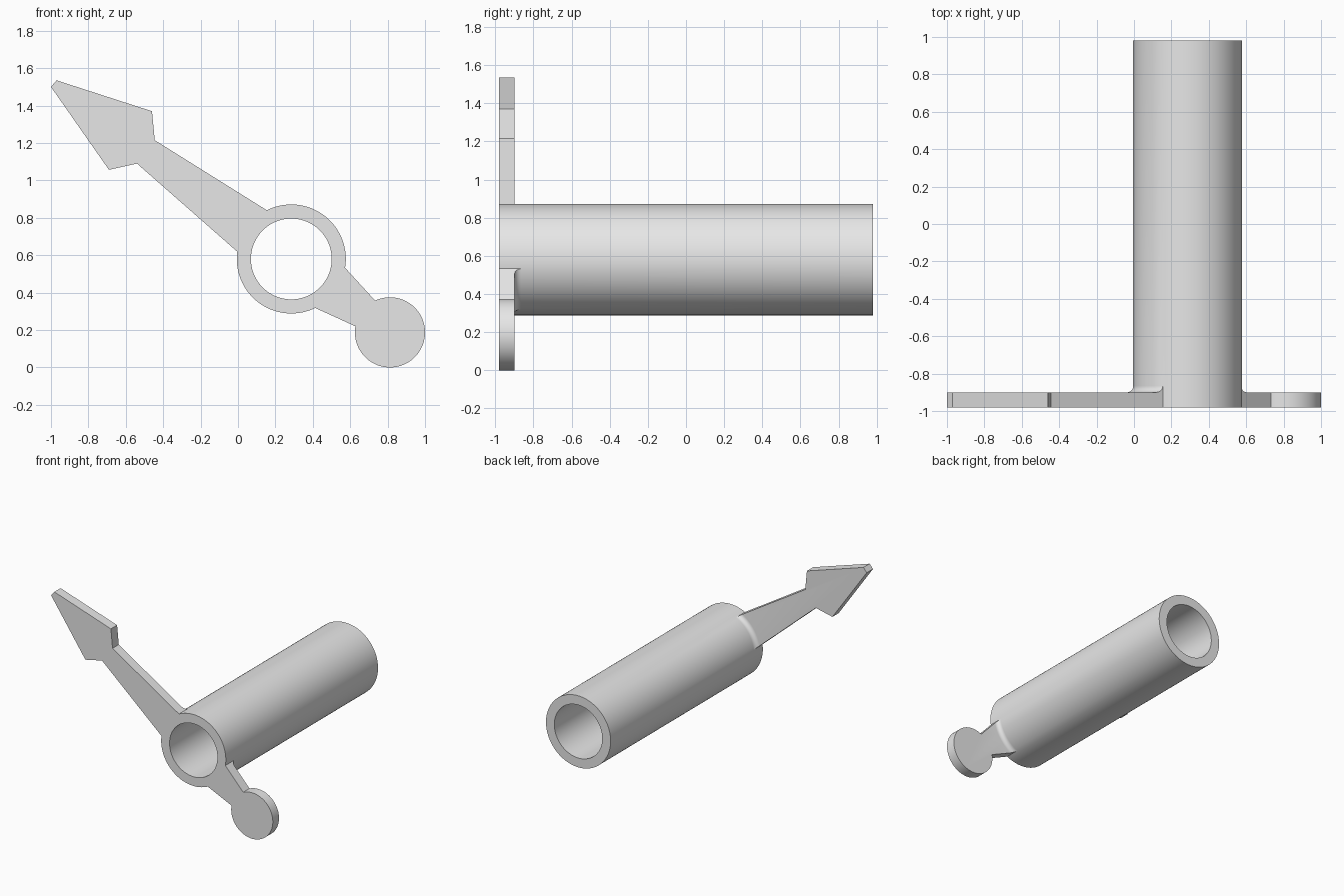
import bpy, bmesh
from math import atan2, ceil, cos, hypot, pi, radians, sin, sqrt

if "Cube" in bpy.data.objects:
    bpy.data.objects.remove(bpy.data.objects["Cube"], do_unlink=True)

grey = bpy.data.materials.new("plain grey")
grey.use_nodes = True
grey.diffuse_color = (0.8, 0.8, 0.8, 1)
grey.node_tree.nodes["Principled BSDF"].inputs["Base Color"].default_value = (0.8, 0.8, 0.8, 1)

# Main dimensions: tube axis, radii, and depths along y
CX, CZ = 0.285, 0.58
OUTER, INNER = 0.2915, 0.216
FRONT, PLATE, BACK = -0.98, -0.90, 0.98
FILLET, STEPS = 0.035, 6
MID = PLATE + FILLET

bm = bmesh.new()


def face(points):
    bm.faces.new([bm.verts.new(p) for p in points])


def polar(r, a, y):
    return (CX + r * cos(a), y, CZ + r * sin(a))


def at_depth(points, y):
    return [(x, y, z) for x, z in points]


def spread(a, b, n):
    return [a + (b - a) * i / n for i in range(n + 1)]


def segments(a, b):
    return ceil((b - a) / radians(3.75))


def side_angle(root, tip, r):
    """Angle at which the straight arm edge root-tip leaves a circle of radius r."""
    ax, az = root[0] - CX, root[1] - CZ
    dx, dz = tip[0] - root[0], tip[1] - root[1]
    dot, dd = ax * dx + az * dz, dx * dx + dz * dz
    t = (-dot + sqrt(dot * dot - dd * (ax * ax + az * az - r * r))) / dd
    return atan2(az + t * dz, ax + t * dx)


def wall(a, b, y0, y1, r):
    angles = spread(a, b, segments(a, b))
    for p, q in zip(angles, angles[1:]):
        face([polar(r, p, y0), polar(r, q, y0), polar(r, q, y1), polar(r, p, y1)])


def ring(a, b, y):
    angles = spread(a, b, segments(a, b))
    for p, q in zip(angles, angles[1:]):
        face([polar(INNER, p, y), polar(INNER, q, y), polar(OUTER, q, y), polar(OUTER, p, y)])


def arm(start, tips, end):
    """Flat arm blended into the tube by a fillet; returns its span on the tube."""
    a0 = side_angle(start, tips[0], OUTER)
    a1 = side_angle(end, tips[-1], OUTER)
    n = segments(a0, a1)
    # Fillet rows run from the back of the plate up onto the tube
    rows = []
    for t in spread(0, pi / 2, STEPS):
        r, y = OUTER + FILLET * (1 - sin(t)), PLATE + FILLET * (1 - cos(t))
        span = spread(side_angle(start, tips[0], r), side_angle(end, tips[-1], r), n)
        rows.append([polar(r, a, y) for a in span])
    for low, high in zip(rows, rows[1:]):
        for i in range(n):
            face([low[i], low[i + 1], high[i + 1], high[i]])
    # Front and back of the arm
    front, back = at_depth(tips, FRONT), at_depth(tips, PLATE)
    root = [polar(OUTER, a, FRONT) for a in spread(a0, a1, n)]
    face(front + root[::-1])
    face(back + rows[0][::-1])
    # Rim, then the two straight sides that close the fillet ends
    for i in range(len(tips) - 1):
        face([front[i], front[i + 1], back[i + 1], back[i]])
    for k in (0, -1):
        face([front[k], back[k]] + [row[k] for row in rows] + [root[k]])
    return a0, a1


# Pointer with its spearhead
pointer = arm((0.155, 0.84),
              [(-0.445, 1.215), (-0.46, 1.37), (-0.97, 1.535),
               (-1.0, 1.5), (-0.69, 1.057), (-0.54, 1.09)],
              (-0.005, 0.62))

# Tail with its round counterweight
DX, DZ, DR = 0.8125, 0.1875, 0.1875
disc = [(DX + DR * cos(a), DZ + DR * sin(a))
        for a in spread(radians(170), radians(475), 80)]
tail = arm((0.415, 0.317), disc, (0.575, 0.53))

# Tube: walls and end rings, split where the arms join it
breaks = [tail[0], tail[1], pointer[0], pointer[1], tail[0] + 2 * pi]
for i, (a, b) in enumerate(zip(breaks, breaks[1:])):
    wall(a, b, MID, BACK, OUTER)
    wall(a, b, FRONT, BACK, INNER)
    ring(a, b, FRONT)
    ring(a, b, BACK)
    if i % 2:
        wall(a, b, FRONT, MID, OUTER)

bmesh.ops.remove_doubles(bm, verts=bm.verts, dist=0.0001)
bmesh.ops.recalc_face_normals(bm, faces=bm.faces)
mesh = bpy.data.meshes.new("pointer_and_tube")
bm.to_mesh(mesh)
bm.free()
mesh.materials.append(grey)
obj = bpy.data.objects.new("pointer_and_tube", mesh)
bpy.context.collection.objects.link(obj)

bpy.ops.object.select_all(action="DESELECT")
obj.select_set(True)
bpy.context.view_layer.objects.active = obj
bpy.ops.object.shade_smooth_by_angle(angle=radians(30))
